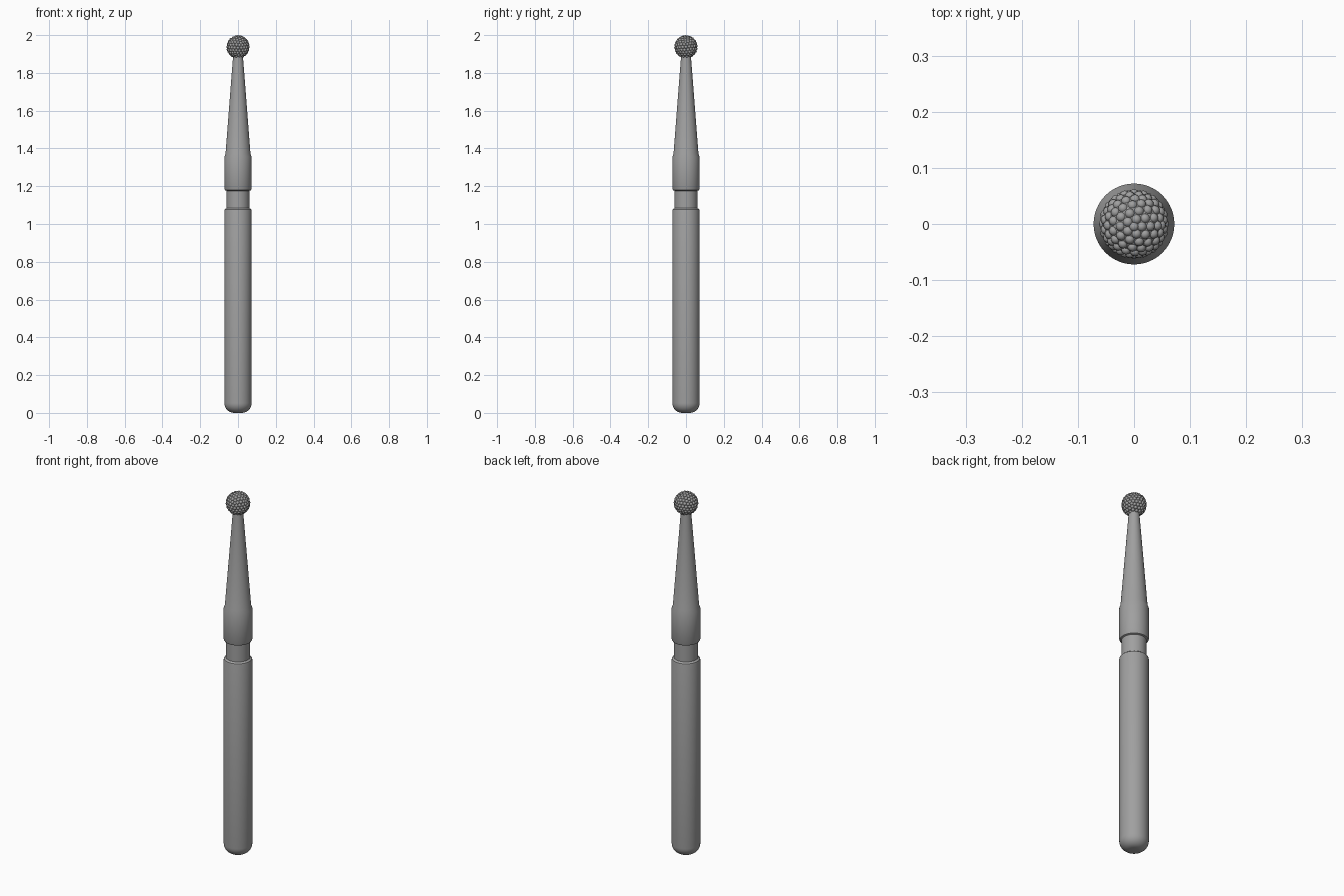
import bpy, bmesh, math
from mathutils import Vector, Matrix

if "Cube" in bpy.data.objects:
    bpy.data.objects.remove(bpy.data.objects["Cube"])

steel = bpy.data.materials.new("steel_grey")
steel.diffuse_color = (0.35, 0.35, 0.35, 1)
steel.use_nodes = True
steel.node_tree.nodes["Principled BSDF"].inputs["Base Color"].default_value = steel.diffuse_color
grit = bpy.data.materials.new("grit_grey")
grit.diffuse_color = (0.35, 0.35, 0.35, 1)
grit.use_nodes = True
grit.node_tree.nodes["Principled BSDF"].inputs["Base Color"].default_value = grit.diffuse_color


def finish(name, bm, mat):
    me = bpy.data.meshes.new(name)
    bmesh.ops.recalc_face_normals(bm, faces=bm.faces)
    bm.to_mesh(me)
    bm.free()
    ob = bpy.data.objects.new(name, me)
    bpy.context.collection.objects.link(ob)
    me.materials.append(mat)
    bpy.ops.object.select_all(action='DESELECT')
    ob.select_set(True)
    bpy.context.view_layer.objects.active = ob
    bpy.ops.object.shade_smooth_by_angle(angle=math.radians(30))
    return ob


def lathe(name, profile, mat, n=64):
    bm = bmesh.new()
    rings = [[bm.verts.new((r * math.cos(2 * math.pi * i / n), r * math.sin(2 * math.pi * i / n), z))
              for i in range(n)] for r, z in profile]
    for a, b in zip(rings, rings[1:]):
        for i in range(n):
            j = (i + 1) % n
            bm.faces.new((a[i], a[j], b[j], b[i]))
    bm.faces.new(rings[0])
    bm.faces.new(rings[-1])
    return finish(name, bm, mat)


# shank with rounded base, latch groove, collar and tapered neck
R = 0.072
base = [(R - 0.052 + 0.052 * math.sin(t), 0.052 - 0.052 * math.cos(t))
        for t in (math.pi / 2 * k / 8 for k in range(9))]
lathe("shank", base + [(R, 1.07), (R - 0.002, 1.077), (0.061, 1.084), (0.061, 1.176),
                       (R - 0.003, 1.179), (R, 1.186), (R, 1.355), (0.066, 1.372),
                       (0.026, 1.89), (0.024, 1.92)], steel)

# round cutting head
C = Vector((0, 0, 1.9375))
bm = bmesh.new()
bmesh.ops.create_uvsphere(bm, u_segments=48, v_segments=24, radius=0.0565,
                          matrix=Matrix.Translation(C))
finish("ball_head", bm, steel)

# abrasive grains spread evenly over the head
src = bmesh.new()
bmesh.ops.create_icosphere(src, subdivisions=3, radius=1)
tilt = Matrix.Rotation(math.radians(5), 3, 'X')
points = [tilt @ v.co.normalized() for v in src.verts]
src.free()
bm = bmesh.new()
for p in points:
    bmesh.ops.create_icosphere(bm, subdivisions=2, radius=0.009,
                               matrix=Matrix.Translation(C + p * 0.0535))
finish("abrasive_grains", bm, grit)
